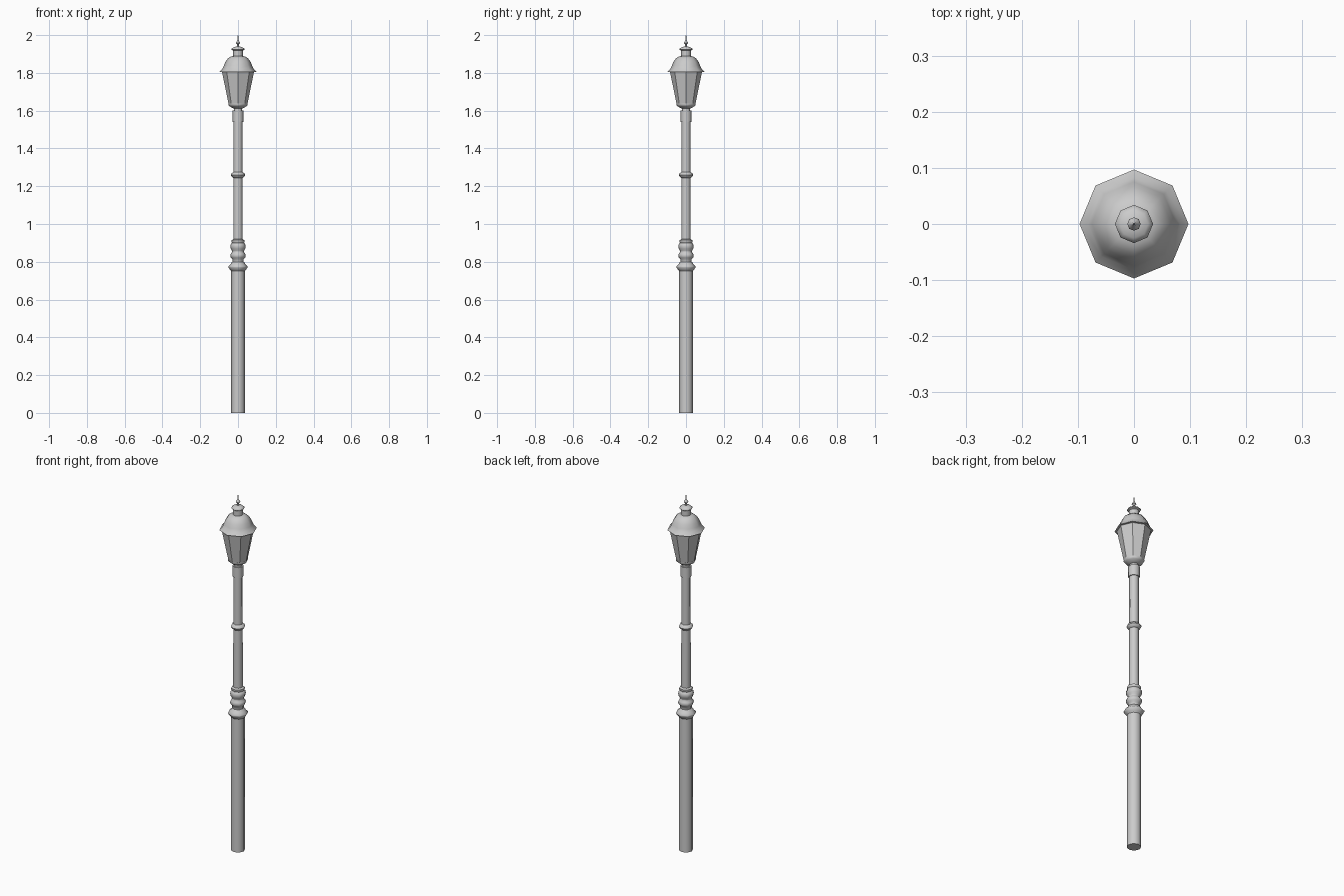
import bpy, bmesh, math

SIDES = 8


def turned(name, profile, smooth=40):
    """Revolve a (radius, height) profile into a capped eight-sided part."""
    bm = bmesh.new()
    rings = []
    for r, z in profile:
        rings.append([bm.verts.new((r * math.cos(2 * math.pi * i / SIDES),
                                    r * math.sin(2 * math.pi * i / SIDES), z))
                      for i in range(SIDES)])
    for a, b in zip(rings, rings[1:]):
        for i in range(SIDES):
            j = (i + 1) % SIDES
            bm.faces.new((a[i], a[j], b[j], b[i]))
    bm.faces.new(rings[0][::-1])
    bm.faces.new(rings[-1])
    mesh = bpy.data.meshes.new(name)
    bm.to_mesh(mesh)
    bm.free()
    obj = bpy.data.objects.new(name, mesh)
    bpy.context.collection.objects.link(obj)
    if smooth:
        bpy.ops.object.select_all(action='DESELECT')
        obj.select_set(True)
        bpy.context.view_layer.objects.active = obj
        bpy.ops.object.shade_smooth_by_angle(angle=math.radians(smooth))
    return obj


# Thick lower post
turned("lower_post", [(0.036, 0), (0.036, 0.752)], 50)

# Flared collar and turned mouldings above it
turned("post_collar", [(0.036, 0.75), (0.042, 0.758), (0.051, 0.770), (0.051, 0.776),
                       (0.040, 0.786), (0.034, 0.797), (0.030, 0.800)], 50)
turned("turned_mouldings", [(0.030, 0.796), (0.030, 0.815), (0.038, 0.822), (0.041, 0.833),
                            (0.038, 0.843), (0.031, 0.851), (0.031, 0.858), (0.038, 0.868),
                            (0.041, 0.882), (0.038, 0.894), (0.032, 0.900), (0.035, 0.904),
                            (0.035, 0.914), (0.024, 0.920)], 50)

# Slim upper post with its ring and top socket
turned("upper_post", [(0.025, 0.915), (0.024, 1.55)], 50)
turned("post_ring", [(0.024, 1.243), (0.033, 1.250), (0.038, 1.259),
                     (0.033, 1.269), (0.024, 1.275)], 50)
turned("top_socket", [(0.029, 1.541), (0.029, 1.600)], 50)

# Lantern neck and tray
turned("lantern_neck", [(0.022, 1.598), (0.022, 1.618)], 50)
turned("lantern_tray", [(0.026, 1.612), (0.046, 1.624), (0.051, 1.630), (0.051, 1.637)], 50)

# Flat tapered glass panes
turned("lantern_panes", [(0.050, 1.635), (0.085, 1.808)], 0)

# Bell-shaped roof with overhanging brim
turned("lantern_roof", [(0.085, 1.806), (0.097, 1.806), (0.082, 1.822), (0.075, 1.838),
                        (0.067, 1.858), (0.054, 1.876), (0.040, 1.886), (0.025, 1.889)], 50)

# Chimney, cap and spiked finial
turned("chimney", [(0.026, 1.885), (0.026, 1.922)], 50)
turned("chimney_cap", [(0.026, 1.918), (0.034, 1.923), (0.034, 1.928),
                       (0.025, 1.935), (0.010, 1.939)], 50)
turned("finial", [(0.006, 1.936), (0.004, 1.950), (0.012, 1.958), (0.010, 1.964),
                  (0.004, 1.970), (0.001, 2.0)], 50)
